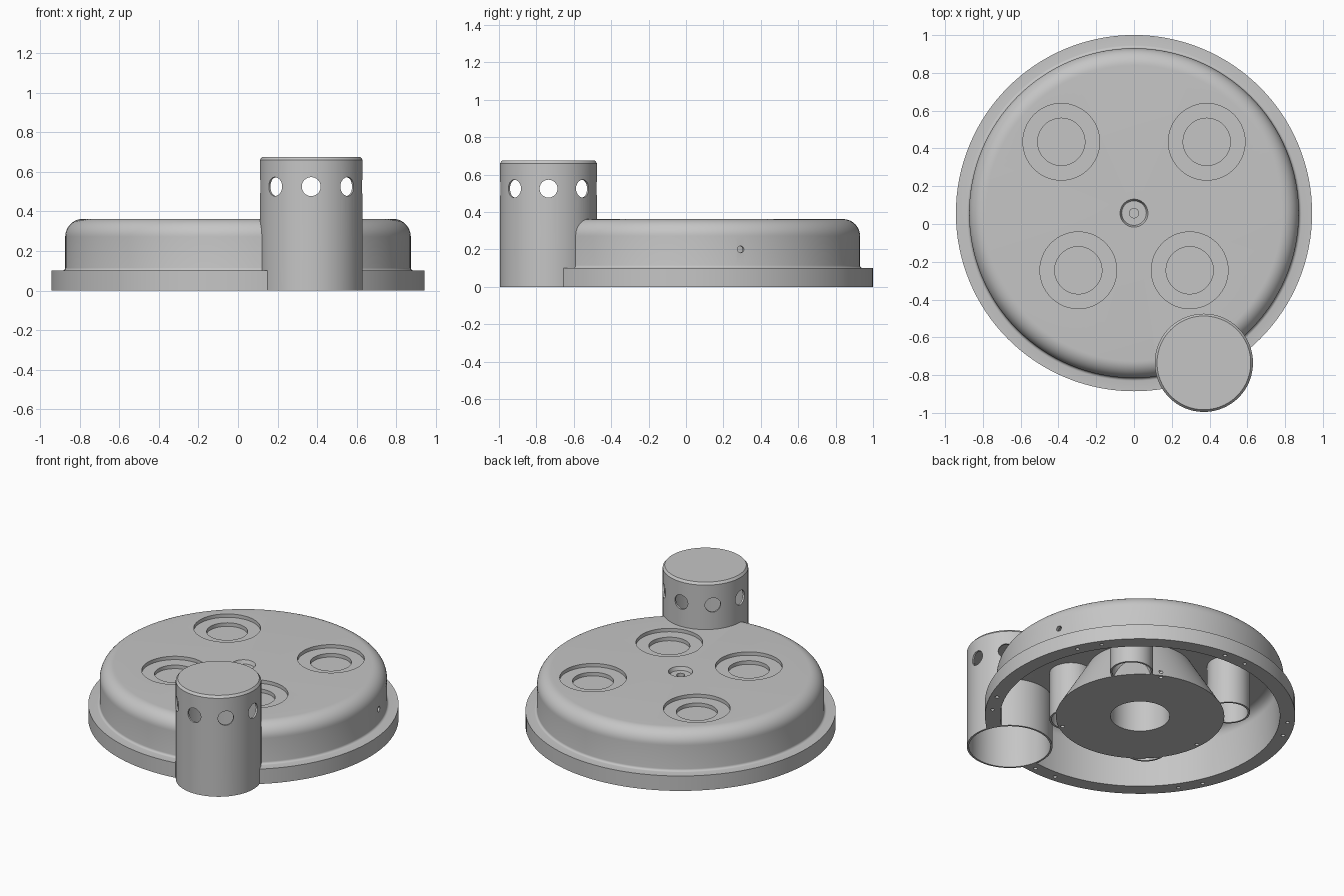
import bpy, bmesh, math
from mathutils import Matrix, Vector

if "Cube" in bpy.data.objects:
    bpy.data.objects.remove(bpy.data.objects["Cube"], do_unlink=True)

grey = bpy.data.materials.new("plain_grey")
grey.use_nodes = True
COLOUR = (0.56, 0.56, 0.56, 1)
grey.diffuse_color = COLOUR
grey.node_tree.nodes["Principled BSDF"].inputs["Base Color"].default_value = COLOUR

CENTRE = Vector((0, 0.0575, 0))
CAP = Vector((0.37, -0.735, 0))


def finish(name, bm):
    mesh = bpy.data.meshes.new(name)
    bmesh.ops.recalc_face_normals(bm, faces=bm.faces)
    bm.to_mesh(mesh)
    bm.free()
    mesh.materials.append(grey)
    ob = bpy.data.objects.new(name, mesh)
    bpy.context.collection.objects.link(ob)
    return ob


def lathe(name, profile, places, steps=64, closed=False):
    """Spin an (r, z) profile about z, once for each place."""
    bm = bmesh.new()
    for place in places:
        verts = [bm.verts.new((r, 0, z)) for r, z in profile]
        edges = [bm.edges.new(pair) for pair in zip(verts, verts[1:])]
        if closed:
            edges.append(bm.edges.new((verts[-1], verts[0])))
        before = set(bm.verts) - set(verts)
        bmesh.ops.spin(bm, geom=verts + edges, cent=(0, 0, 0), axis=(0, 0, 1),
                       angle=math.tau, steps=steps)
        new = [v for v in bm.verts if v not in before]
        bmesh.ops.translate(bm, verts=new, vec=place)
    bmesh.ops.remove_doubles(bm, verts=bm.verts, dist=1e-5)
    return finish(name, bm)


def pins(name, matrices, radius, length):
    """Separate short cylinders, used to drill rows of holes."""
    bm = bmesh.new()
    for m in matrices:
        bmesh.ops.create_cone(bm, cap_ends=True, segments=24, radius1=radius,
                              radius2=radius, depth=length, matrix=m)
    return finish(name, bm)


def combine(target, other, operation):
    mod = target.modifiers.new(operation, "BOOLEAN")
    mod.operation, mod.object, mod.solver = operation, other, "EXACT"
    bpy.context.view_layer.objects.active = target
    bpy.ops.object.modifier_apply(modifier=mod.name)
    bpy.data.objects.remove(other, do_unlink=True)


def arc(cx, cz, radius, start, end, n=8):
    return [(cx + radius * math.cos(math.radians(start + (end - start) * i / n)),
             cz + radius * math.sin(math.radians(start + (end - start) * i / n)))
            for i in range(n + 1)]


def polar(angle, radius, z=0):
    a = math.radians(angle)
    return CENTRE + Vector((radius * math.cos(a), radius * math.sin(a), z))


def radial(origin, angle, radius, z):
    """Matrix of a pin lying along a radius."""
    return (Matrix.Translation(origin) @ Matrix.Rotation(math.radians(angle), 4, "Z")
            @ Matrix.Translation((radius, 0, z)) @ Matrix.Rotation(math.pi / 2, 4, "Y"))


# Hollow flanged housing with a tapered central hub and a bore
outside = [(0.943, 0), (0.943, 0.1)] + arc(0.888, 0.115, 0.015, 270, 180, 4) \
    + arc(0.783, 0.272, 0.09, 0, 90, 12) + [(0, 0.362)]
inside = [(0, 0.3), (0.18, 0.3), (0.18, 0), (0.512, 0), (0.32, 0.325)] \
    + arc(0.785, 0.26, 0.065, 90, 0) + [(0.85, 0)]
housing = lathe("housing", outside + inside, [CENTRE], 128, closed=True)

# Open-bottomed sockets under the four recesses
spots = [Vector((s * x, y, 0)) for s in (-1, 1) for x, y in ((0.385, 0.435), (0.295, -0.245))]
sockets = lathe("sockets", [(0, 0.333), (0.13, 0.333), (0.13, 0.001), (0.118, 0.001),
                            (0.118, 0.29), (0, 0.29)], spots)
combine(housing, sockets, "UNION")

# Stepped recesses in the top, and the small central one
recesses = lathe("recesses", [(0, 0.315), (0.125, 0.315), (0.125, 0.339), (0.203, 0.339),
                              (0.203, 0.4), (0, 0.4)], spots)
combine(housing, recesses, "DIFFERENCE")
pivot = lathe("pivot", [(0, 0.315), (0.025, 0.315), (0.025, 0.338), (0.065, 0.338),
                        (0.077, 0.37), (0, 0.37)], [CENTRE], 48)
combine(housing, pivot, "DIFFERENCE")

# Room for the corner canister
opening = lathe("opening", [(0, -0.1), (0.254, -0.1), (0.254, 0.5), (0, 0.5)], [CAP])
combine(housing, opening, "DIFFERENCE")

# Screw holes in the flange and hub, and one hole in the side wall
screws = [polar(30 + 60 * k + s, 0.9) for k in range(6) for s in (-5, 5)]
screws += [polar(a, 0.488) for a in (65, 185, 305)]
combine(housing, pins("screw_holes", [Matrix.Translation(p) for p in screws], 0.012, 0.1),
        "DIFFERENCE")
combine(housing, pins("side_hole", [radial(CENTRE, 15.6, 0.86, 0.2)], 0.018, 0.1),
        "DIFFERENCE")

# Canister: an upturned cup with a ring of eight holes
canister = lathe("canister", [(0, 0.675), (0.248, 0.675), (0.26, 0.66), (0.26, 0),
                              (0.248, 0), (0.248, 0.655), (0, 0.655)], [CAP], 96)
vents = pins("vents", [radial(CAP, 45 * k, 0.25, 0.525) for k in range(8)], 0.048, 0.1)
combine(canister, vents, "DIFFERENCE")

# Smooth the curved walls, keep the edges crisp
for ob in (housing, canister):
    bpy.ops.object.select_all(action="DESELECT")
    ob.select_set(True)
    bpy.context.view_layer.objects.active = ob
    bpy.ops.object.shade_smooth_by_angle(angle=math.radians(30))
